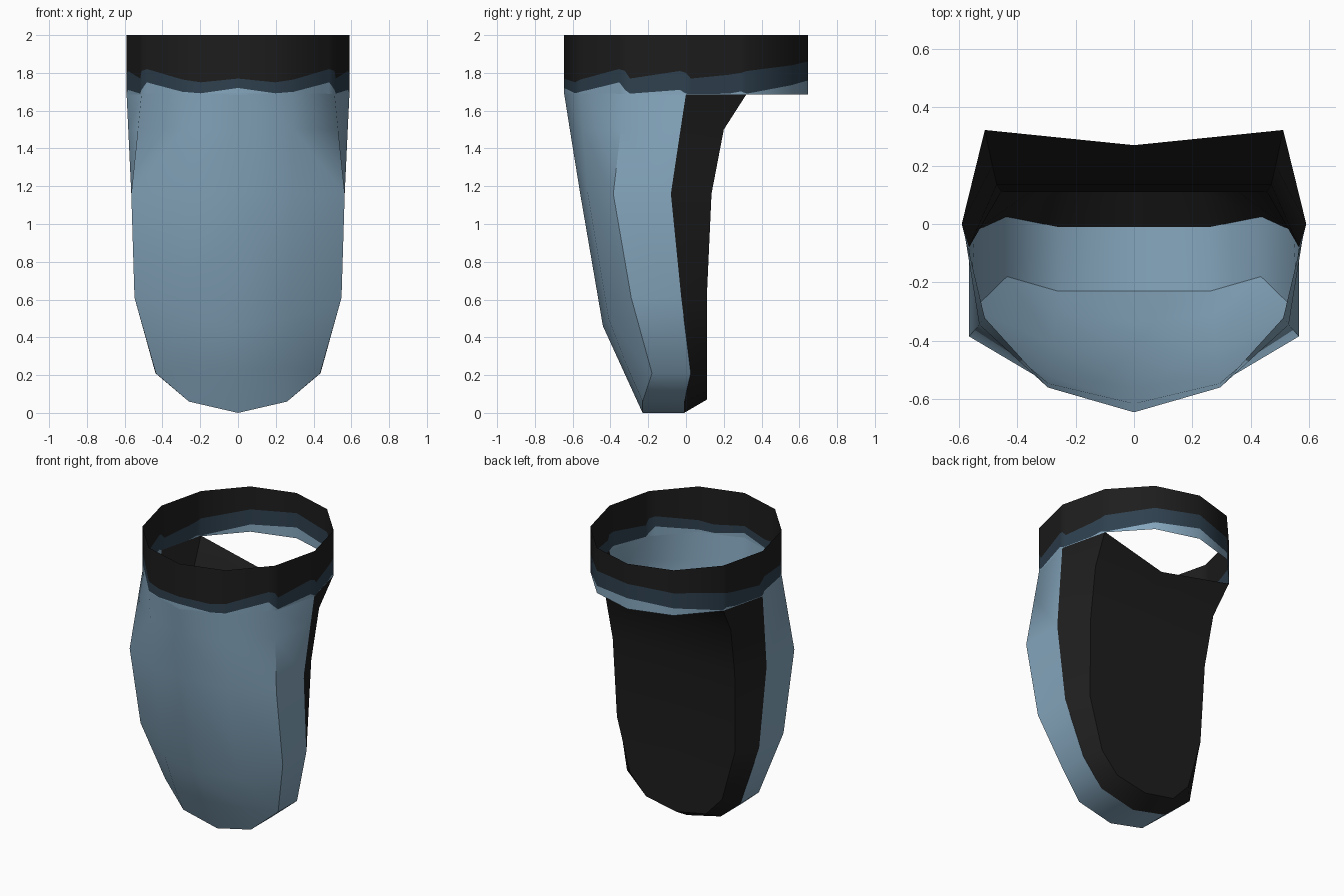
import bpy, bmesh, math

if "Cube" in bpy.data.objects:
    bpy.data.objects.remove(bpy.data.objects["Cube"])


def material(name, rgb):
    m = bpy.data.materials.new(name)
    m.diffuse_color = (*rgb, 1)
    m.use_nodes = True
    m.node_tree.nodes["Principled BSDF"].inputs["Base Color"].default_value = m.diffuse_color
    return m


BLACK = material("black", (0.0125, 0.0125, 0.0125))
NAVY = material("dark blue", (0.028, 0.052, 0.078))
BLUE = material("light blue", (0.24, 0.39, 0.52))


def sheet(name, columns, mats, row_mats=None):
    """Loft right-half columns (front to back, top to bottom) and mirror them."""
    bm = bmesh.new()
    pool = {}

    def vert(p):
        key = tuple(round(c, 4) for c in p)
        if key not in pool:
            pool[key] = bm.verts.new(p)
        return pool[key]

    for a, b in zip(columns, columns[1:]):
        for r in range(len(a) - 1):
            quad = [vert(p) for p in (a[r], a[r + 1], b[r + 1], b[r])]
            quad = list(dict.fromkeys(quad))
            if len(quad) > 2:
                f = bm.faces.new(quad)
                f.material_index = row_mats[r] if row_mats else 0
    me = bpy.data.meshes.new(name)
    bm.to_mesh(me)
    bm.free()
    for m in mats:
        me.materials.append(m)
    ob = bpy.data.objects.new(name, me)
    bpy.context.collection.objects.link(ob)
    bpy.ops.object.select_all(action='DESELECT')
    ob.select_set(True)
    bpy.context.view_layer.objects.active = ob
    bpy.ops.object.shade_smooth_by_angle(angle=math.radians(38))
    mod = ob.modifiers.new("mirror", 'MIRROR')
    mod.use_clip = True
    return ob


# Body columns, each from the cuff down to the toe
front_centre = [(0, -.645, 1.69), (0, -.615, 1.5), (0, -.56, 1.16), (0, -.44, .46),
                (0, -.335, .23), (0, -.23, 0), (0, -.23, 0)]
front_mid = [(.295, -.56, 1.69), (.293, -.546, 1.5), (.29, -.52, 1.16), (.28, -.41, .5),
             (.27, -.31, .24), (.26, -.23, .06), (0, -.23, 0)]
front_edge = [(.511, -.322, 1.69), (.53, -.345, 1.5), (.565, -.385, 1.16), (.548, -.29, .61),
              (.435, -.18, .21), (.26, -.23, .06), (0, -.23, 0)]
side_seam = [(.59, 0, 1.69), (.581, -.029, 1.5), (.565, -.08, 1.16), (.546, -.025, .61),
             (.437, .025, .21), (.26, -.01, .06), (0, -.01, 0)]
back_edge = [(.511, .322, 1.69), (.485, .2, 1.5), (.47, .135, 1.16), (.455, .11, .61),
             (.355, .11, .25), (.23, .11, .115), (0, .11, .07)]
back_centre = [(0, .27, 1.61), (0, .2, 1.5), (0, .135, 1.16), (0, .11, .61),
               (0, .11, .25), (0, .11, .115), (0, .11, .07)]

sheet("front_shell", [front_centre, front_mid, front_edge, side_seam], [BLUE])
sheet("back_panel", [side_seam, back_edge, back_centre], [BLACK])

# Cuff: twelve-sided band with wavy colour borders.
# (position in twelfths from the front, top of light blue, top of dark blue)
BORDER = [(0, 1.72, 1.77), (.67, 1.692, 1.75), (1, 1.70, 1.765), (1.7, 1.74, 1.81),
          (1.87, 1.75, 1.82), (2, 1.71, 1.81), (2.08, 1.69, 1.77), (2.9, 1.71, 1.81),
          (3, 1.69, 1.80), (3.08, 1.688, 1.77), (3.7, 1.69, 1.79), (3.9, 1.702, 1.80),
          (4, 1.69, 1.81), (5, 1.735, 1.84), (6, 1.76, 1.86)]


def ring_point(t):
    i = min(int(t), 5)
    k = t - i
    a, b = math.radians(30 * i), math.radians(30 * (i + 1))
    return (.59 * (math.sin(a) * (1 - k) + math.sin(b) * k),
            -.645 * (math.cos(a) * (1 - k) + math.cos(b) * k))


cuff = []
for t, low, high in BORDER:
    x, y = ring_point(t)
    cuff.append([(x, y, z) for z in (2.0, high, low, 1.685)])
sheet("cuff", cuff, [BLACK, NAVY, BLUE], row_mats=[0, 1, 2])
